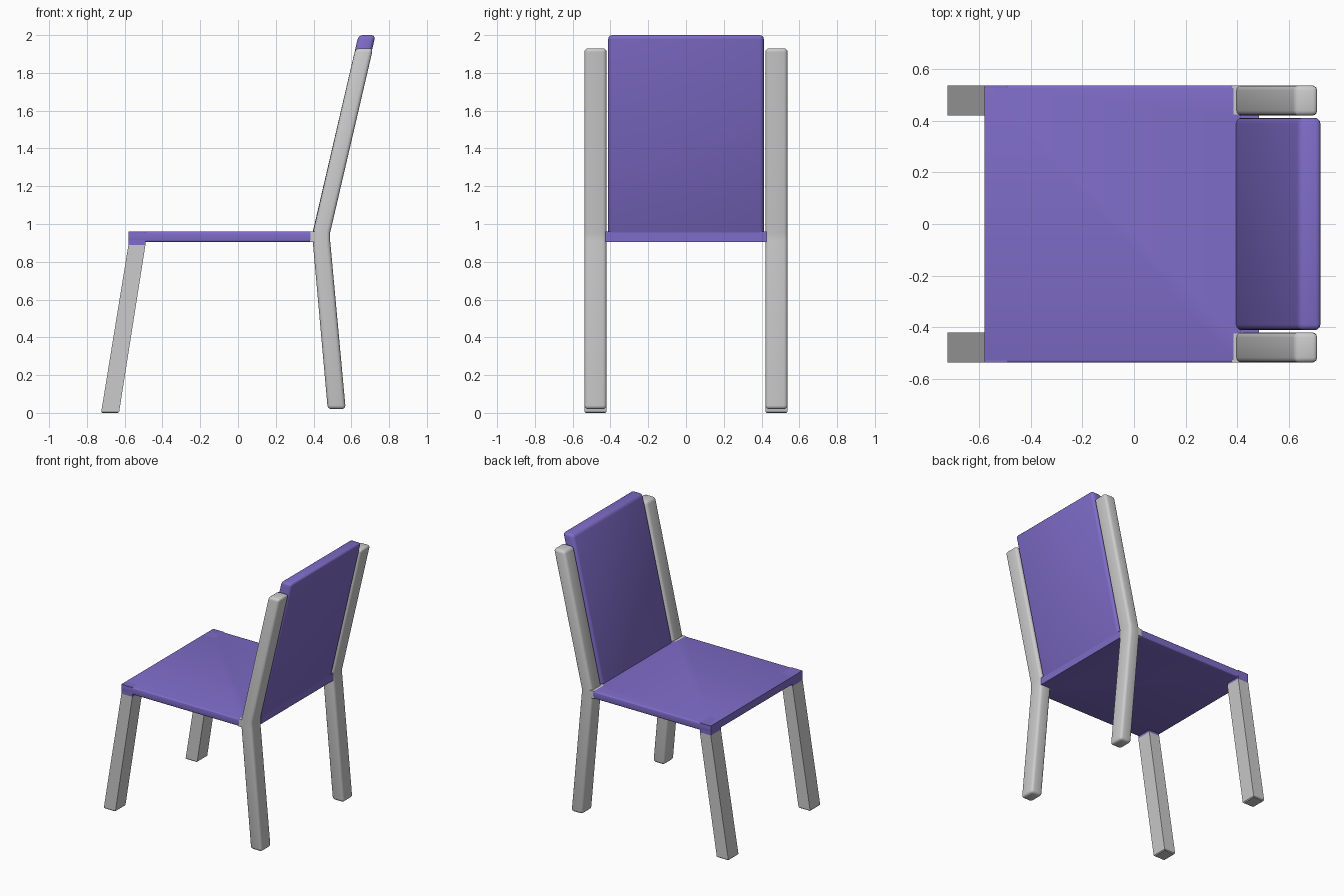
import bpy, bmesh, math
from mathutils import Vector

if "Cube" in bpy.data.objects:
    bpy.data.objects.remove(bpy.data.objects["Cube"])

purple = bpy.data.materials.new("purple")
purple.diffuse_color = (0.21, 0.15, 0.58, 1)
purple.use_nodes = True
purple.node_tree.nodes["Principled BSDF"].inputs["Base Color"].default_value = purple.diffuse_color


def prism(name, profile, start, depth, bevel=0, mat=None, pick=None, segments=3):
    """Sweep a closed 3D outline along depth, then round the picked edges."""
    bm = bmesh.new()
    verts = [bm.verts.new(Vector(p) + Vector(start)) for p in profile]
    face = bm.faces.new(verts)
    new = bmesh.ops.extrude_face_region(bm, geom=[face])["geom"]
    bmesh.ops.translate(bm, vec=depth, verts=[v for v in new if isinstance(v, bmesh.types.BMVert)])
    bmesh.ops.recalc_face_normals(bm, faces=bm.faces)
    if bevel:
        # shallow bends stay as plain edges
        edges = [e for e in bm.edges
                 if e.calc_face_angle() > math.radians(30) and (pick is None or pick(e))]
        bmesh.ops.bevel(bm, geom=edges, offset=bevel, segments=segments, profile=0.5,
                        affect='EDGES', clamp_overlap=True)
    me = bpy.data.meshes.new(name)
    bm.to_mesh(me)
    bm.free()
    for p in me.polygons:
        p.use_smooth = True
    me.set_sharp_from_angle(angle=math.radians(35))
    if mat:
        me.materials.append(mat)
    ob = bpy.data.objects.new(name, me)
    bpy.context.collection.objects.link(ob)
    return ob


def side(points):
    return [(x, 0, z) for x, z in points]


W, INNER = 0.538, 0.42          # outer half width, inner face of the legs
LOW, TOP = 0.905, 0.96          # seat underside and top

# seat: board with a narrower tongue between the rear legs
seat = [(-0.58, -W), (0.385, -W), (0.385, -0.425), (0.485, -0.425),
        (0.485, 0.425), (0.385, 0.425), (0.385, W), (-0.58, W)]
prism("seat", [(x, y, LOW) for x, y in seat], (0, 0, 0), (0, 0, TOP - LOW), 0.01, purple,
      lambda e: all(abs(v.co.y) > 0.5 for v in e.verts)
      and abs(e.verts[0].co.x - e.verts[1].co.x) > 0.5)

# backrest: leaning padded slab
prism("backrest", side([(0.388, 0.925), (0.478, 0.925), (0.728, 2.0), (0.638, 2.0)]),
      (0, -0.412, 0), (0, 0.824, 0), 0.022, purple)

for label, y in (("left", -W), ("right", INNER)):
    size = (0, W - INNER, 0)
    # front leg and the seat corner above it
    prism("front_leg_" + label, side([(-0.725, 0), (-0.63, 0), (-0.49, 0.89), (-0.58, 0.89)]),
          (0, y, 0), size, 0.006, None,
          lambda e: all(v.co.z < 0.1 for v in e.verts), 1)
    prism("seat_corner_" + label, side([(-0.58, 0.89), (-0.49, 0.89), (-0.49, TOP), (-0.58, TOP)]),
          (0, y, 0), size, 0, purple)
    # rear leg running up into the back post
    prism("rear_leg_" + label,
          side([(0.475, 0.02), (0.57, 0.02), (0.488, 0.91), (0.488, 0.955), (0.715, 1.93),
                (0.622, 1.93), (0.398, 0.96), (0.396, 0.905)]),
          (0, y, 0), size, 0.02)
    # joint filling the gap between seat and rear leg
    prism("rear_joint_" + label, side([(0.38, LOW), (0.47, LOW), (0.47, TOP), (0.38, TOP)]),
          (0, y, 0), size)
